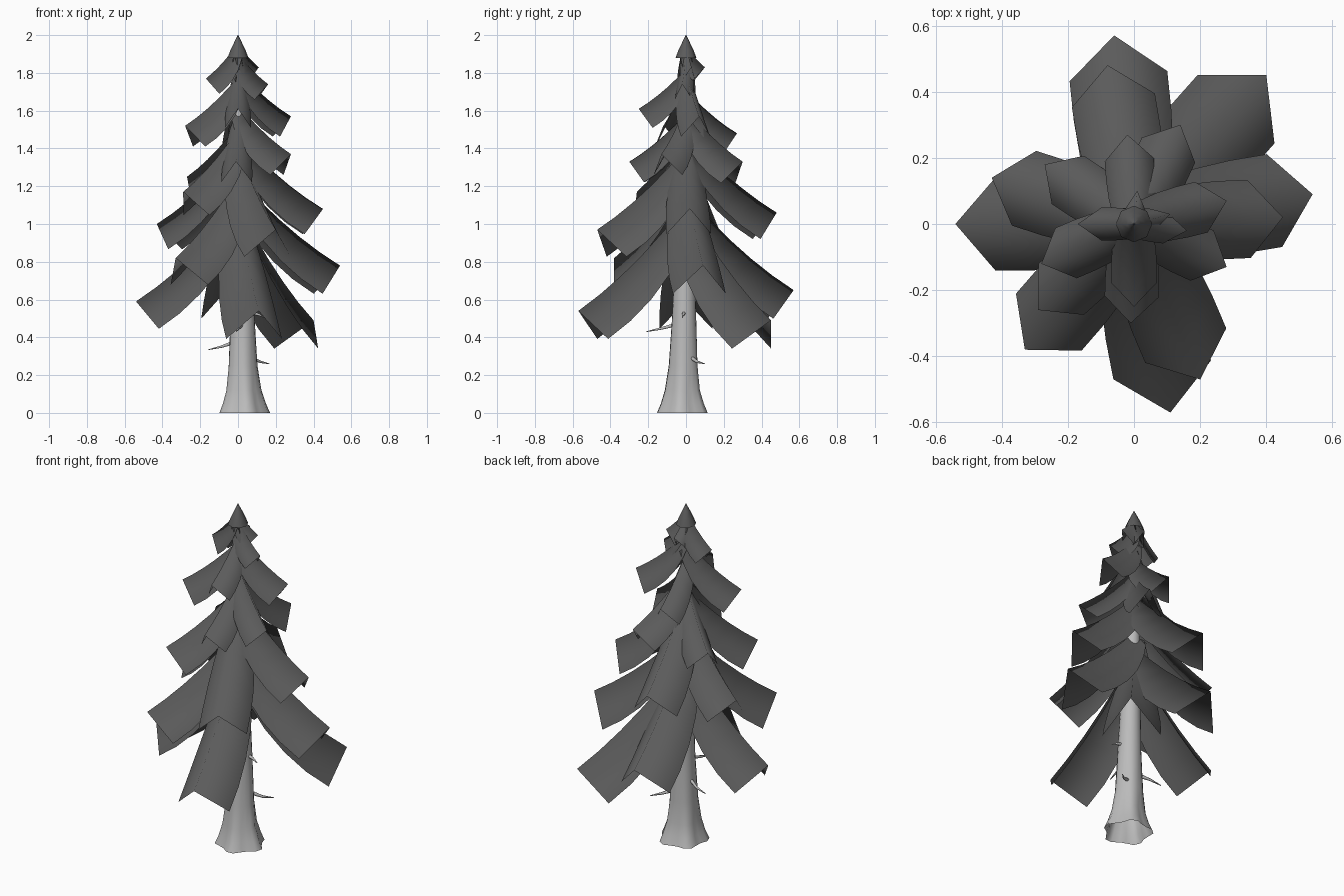
import bpy, bmesh, math
from mathutils import Vector

if "Cube" in bpy.data.objects:
    bpy.data.objects.remove(bpy.data.objects["Cube"])


def grey(name, v):
    mat = bpy.data.materials.new(name)
    mat.diffuse_color = (v, v, v, 1)
    mat.use_nodes = True
    mat.node_tree.nodes["Principled BSDF"].inputs["Base Color"].default_value = mat.diffuse_color
    return mat


BARK = grey("bark", .5)
NEEDLES = grey("needles", .105)


def make_object(name, bm, mat):
    bmesh.ops.recalc_face_normals(bm, faces=bm.faces)
    mesh = bpy.data.meshes.new(name)
    bm.to_mesh(mesh)
    bm.free()
    for p in mesh.polygons:
        p.use_smooth = True
    mesh.materials.append(mat)
    ob = bpy.data.objects.new(name, mesh)
    bpy.context.collection.objects.link(ob)
    return ob


def bridge_rings(bm, rings):
    for a, b in zip(rings, rings[1:]):
        n = len(a)
        for i in range(n):
            bm.faces.new((a[i], a[(i + 1) % n], b[(i + 1) % n], b[i]))


# Trunk: tapering rings with a lobed root flare, open underneath
def trunk():
    bm = bmesh.new()
    # z, centre x, centre y, radius, lobe amount
    profile = [(0, .03, -.018, .127, .12), (.05, .03, -.018, .108, .11),
               (.12, .028, -.018, .09, .08), (.25, .025, -.014, .076, .03),
               (.5, .024, -.01, .064, 0), (.85, .018, -.006, .052, 0),
               (1.3, .008, 0, .037, 0), (1.7, 0, 0, .02, 0), (1.95, 0, 0, .005, 0)]
    rings = []
    for z, cx, cy, r, lobe in profile:
        ring = []
        for i in range(20):
            a = math.tau * i / 20
            rr = r * (1 + lobe * math.cos(5 * a + .6))
            ring.append(bm.verts.new((cx + rr * math.cos(a), cy + rr * math.sin(a), z)))
        rings.append(ring)
    bridge_rings(bm, rings)
    make_object("trunk", bm, BARK)


# Needle branch: folded sheet sweeping out and down to a pointed tip
def branch(index, x, y, z, k):
    bm = bmesh.new()
    reach = math.hypot(x, y)
    out = Vector((x / reach, y / reach, 0))
    side = Vector((-out.y, out.x, 0))
    up = Vector((0, 0, 1))
    half_width = .245 * reach + .008
    drop = .07 + .19 * reach
    rows = []
    for t, s in ((.04, .42), (.2, .64), (.4, .84), (.6, .95), (.8, 1), (1, 1)):
        h = k * reach * (.85 - 1.1 * t + .25 * t * t)
        slope = k * (-1.1 + .5 * t)
        ridge = out * reach * t + up * (z + h)
        normal = (up - out * slope).normalized()
        low = ridge - normal * drop * s - out * reach * .05 * t
        rows.append([bm.verts.new(p) for p in
                     (low - side * half_width * s, ridge, low + side * half_width * s)])
    for a, b in zip(rows, rows[1:]):
        for j in range(2):
            bm.faces.new((a[j], a[j + 1], b[j + 1], b[j]))
    make_object(f"branch_{index:02d}", bm, NEEDLES)


# Dead twig: thin bent spike
def twig(index, start, mid, end):
    bm = bmesh.new()
    pts = [Vector(p) for p in (start, mid, end)]
    axis = (pts[2] - pts[0]).normalized()
    u = axis.cross(Vector((0, 0, 1))).normalized()
    v = axis.cross(u)
    rings = []
    for p, r in zip(pts, (.011, .007, .002)):
        rings.append([bm.verts.new(p + (u * math.cos(a) + v * math.sin(a)) * r)
                      for a in (math.tau * i / 6 for i in range(6))])
    bridge_rings(bm, rings)
    bm.faces.new(rings[-1])
    make_object(f"twig_{index}", bm, BARK)


# Crown tip: small pointed cap closing the top
def crown_tip():
    bm = bmesh.new()
    rings = []
    for z, r in ((1.88, .055), (1.92, .04), (1.96, .021), (2.0, .001)):
        rings.append([bm.verts.new((r * math.cos(a), r * math.sin(a), z))
                      for a in (math.tau * i / 8 for i in range(8))])
    bridge_rings(bm, rings)
    make_object("crown_tip", bm, NEEDLES)


trunk()
crown_tip()

# Branch tips: x, y, z, steepness
tips = [
    # lowest tier
    (-.06, .57, .65, 1.05), (.40, .45, .49, 1.2), (.54, .09, .78, 1),
    (.11, -.57, .54, 1.15), (-.54, 0, .59, 1.08), (-.33, -.38, .82, 1),
    # middle tier
    (.20, -.47, .97, 1), (.45, .02, 1.08, 1), (-.43, .14, 1.0, 1), (-.08, .48, 1.06, 1),
    # upper tiers
    (-.29, -.26, 1.17, 1), (-.27, .18, 1.25, 1), (.14, .30, 1.33, 1),
    (.28, -.13, 1.37, 1), (-.01, -.30, 1.33, 1), (.28, .07, 1.57, 1),
    (-.28, -.12, 1.52, 1), (-.02, .27, 1.48, 1), (0, -.25, 1.61, 1),
    # crown
    (.16, -.02, 1.74, 1.2), (-.17, .0, 1.77, 1.3), (.11, .03, 1.83, 1.3), (.01, .10, 1.83, 1.3),
]
for i, t in enumerate(tips):
    branch(i + 1, *t)

twigs = [((-.03, .0, .37), (-.09, .03, .35), (-.155, .04, .335)),
         ((.02, -.06, .465), (.0, -.14, .445), (-.01, -.21, .43)),
         ((.07, .03, .29), (.12, .06, .27), (.165, .10, .26)),
         ((.07, -.01, .53), (.11, -.015, .52), (.14, -.02, .505))]
for i, t in enumerate(twigs):
    twig(i + 1, *t)
